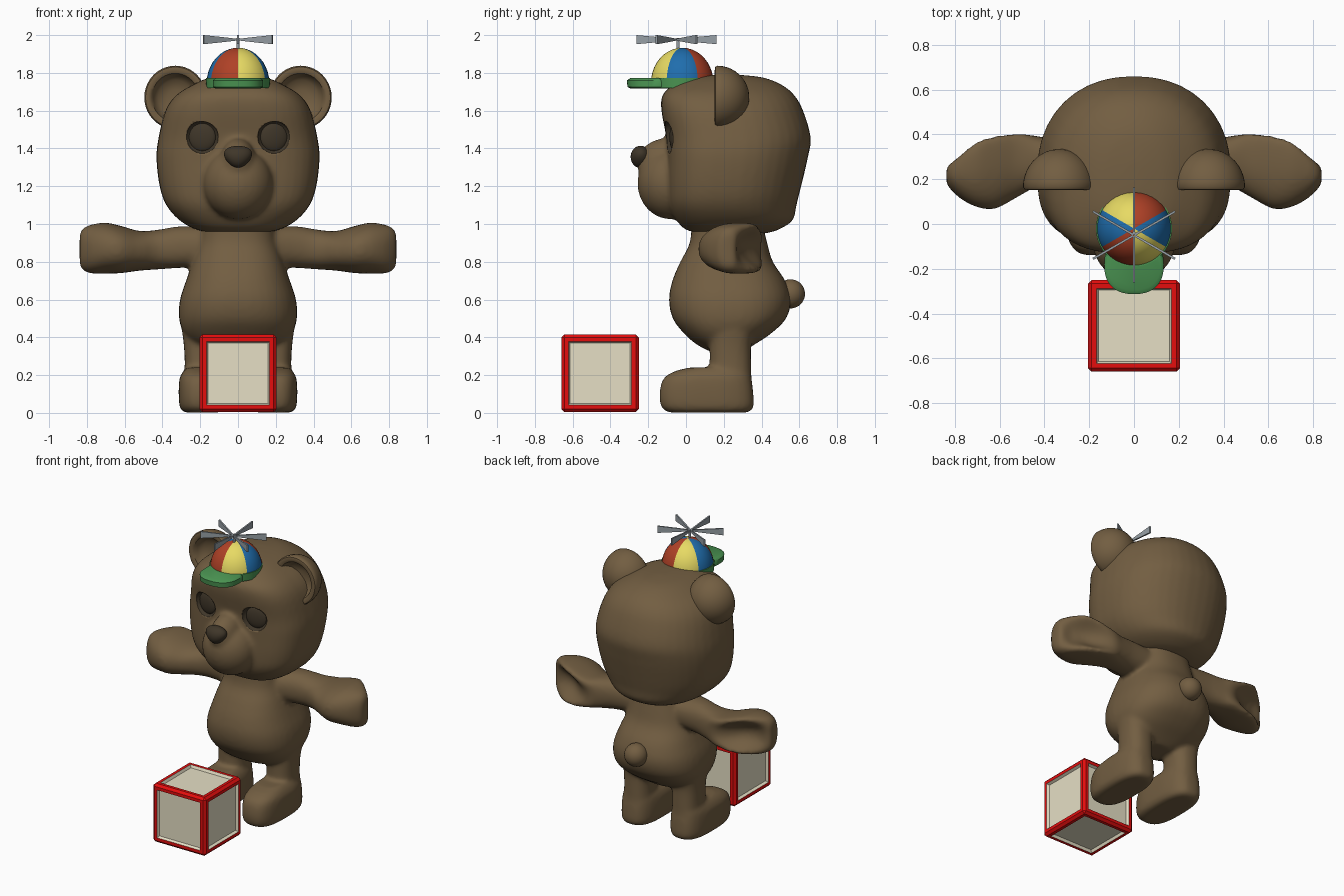
import bpy, bmesh, math
from mathutils import Matrix, Vector

old = bpy.data.objects.get("Cube")
if old:
    bpy.data.objects.remove(old, do_unlink=True)


def material(name, r, g, b):
    m = bpy.data.materials.new(name)
    m.use_nodes = True
    m.diffuse_color = (r, g, b, 1)
    m.node_tree.nodes["Principled BSDF"].inputs["Base Color"].default_value = (r, g, b, 1)
    return m


FUR = material("brown fur", .17, .112, .054)
DARK = material("dark brown", .05, .037, .022)
CREAM = material("cream", .79, .74, .56)
RED = material("bright red", .78, .004, .004)
GREEN = material("green", .07, .30, .085)
BRICK = material("brick red", .43, .053, .02)
YELLOW = material("yellow", .82, .72, .13)
BLUE = material("blue", .014, .155, .42)
GREY = material("grey metal", .31, .35, .38)


def finish(name, bm, mats, smooth=True):
    bmesh.ops.recalc_face_normals(bm, faces=bm.faces)
    me = bpy.data.meshes.new(name)
    bm.to_mesh(me)
    bm.free()
    for m in mats:
        me.materials.append(m)
    ob = bpy.data.objects.new(name, me)
    bpy.context.collection.objects.link(ob)
    if smooth:
        bpy.ops.object.select_all(action='DESELECT')
        ob.select_set(True)
        bpy.context.view_layer.objects.active = ob
        bpy.ops.object.shade_smooth_by_angle(angle=.8)
    return ob


def refine(rows, k=4):
    """Smooth curve through rows of numbers."""
    out = []
    for i in range(len(rows) - 1):
        p = [rows[max(0, min(len(rows) - 1, i + d))] for d in (-1, 0, 1, 2)]
        for s in range(k):
            t = s / k
            out.append([b + .5 * t * (c - a + t * (2 * a - 5 * b + 4 * c - d + t * (3 * (b - c) + d - a)))
                        for a, b, c, d in zip(*p)])
    return out + [list(rows[-1])]


def loft(bm, rings):
    """Closed skin through equal rings of points."""
    vs = [[bm.verts.new(p) for p in r] for r in rings]
    n = len(vs[0])
    for a, b in zip(vs, vs[1:]):
        for i in range(n):
            bm.faces.new((a[i], a[(i + 1) % n], b[(i + 1) % n], b[i]))
    bm.faces.new(vs[0])
    bm.faces.new(vs[-1])


def oval(n, back=None, seg=40):
    """Unit superellipse points, optionally with another power on the back half."""
    for i in range(seg):
        a = 2 * math.pi * i / seg
        c, s = math.cos(a), math.sin(a)
        e = 2 / (back if back and s > 0 else n)
        yield math.copysign(abs(c) ** e, c), math.copysign(abs(s) ** e, s)


def stack(bm, rows, x=0, mid=.5, n=2.4, back=None, k=4):
    """Upright form from rows of height, half width, front y, back y."""
    rings = []
    for z, w, f, b in refine(rows, k):
        cy = f + mid * (b - f)
        rings.append([(x + w * c, cy + s * (b - cy if s > 0 else cy - f), z) for c, s in oval(n, back)])
    loft(bm, rings)


def ball(bm, centre, radii, turn=0):
    m = Matrix.Translation(centre) @ Matrix.Rotation(turn, 4, 'Z') @ Matrix.Diagonal((*radii, 1))
    return bmesh.ops.create_uvsphere(bm, u_segments=32, v_segments=18, radius=1, matrix=m)["verts"]


def blend(ob):
    """Merge overlapping forms into one soft skin."""
    rem = ob.modifiers.new("Merge", 'REMESH')
    rem.mode, rem.voxel_size, rem.use_smooth_shade = 'VOXEL', .014, True
    sm = ob.modifiers.new("Soften", 'SMOOTH')
    sm.factor, sm.iterations = .5, 6


# Head with muzzle and bridge
bm = bmesh.new()
stack(bm, [(.95, .12, .08, .42), (.97, .22, .0, .49), (1.02, .31, -.05, .565), (1.1, .38, -.09, .585),
           (1.2, .415, -.10, .61), (1.35, .432, -.10, .645), (1.46, .42, -.105, .66), (1.6, .385, -.13, .62),
           (1.68, .33, -.125, .575), (1.735, .245, -.07, .51), (1.775, .15, .02, .41), (1.79, .04, .15, .28)],
      mid=.45, n=3, back=2.2)
ball(bm, (0, -.08, 1.215), (.185, .177, .19))
ball(bm, (0, -.10, 1.32), (.10, .16, .135))
head = finish("head", bm, [FUR])
blend(head)

# Eye sockets and eyes
bm = bmesh.new()
for s in (1, -1):
    ball(bm, (s * .19, -.092, 1.46), (.087, .045, .087), s * .2)
sockets = finish("eye_socket_cutter", bm, [DARK])
sockets.hide_render = sockets.hide_viewport = True
cut = head.modifiers.new("Sockets", 'BOOLEAN')
cut.operation, cut.object, cut.material_mode = 'DIFFERENCE', sockets, 'TRANSFER'
for s, side in ((1, "left"), (-1, "right")):
    bm = bmesh.new()
    ball(bm, (s * .19, -.06, 1.46), (.074, .024, .076), s * .2)
    finish(side + "_eye", bm, [DARK])

# Nose, narrower at the bottom
bm = bmesh.new()
for v in ball(bm, (0, -.24, 1.355), (.075, .053, .059)):
    v.co.x *= 1 + 5 * (v.co.z - 1.365)
finish("nose", bm, [DARK])

# Cupped ears
for s, side in ((1, "left"), (-1, "right")):
    dome = [(math.sin(t), .165 + .17 * math.cos(t)) for t in [.1 + i * .147 for i in range(11)]]
    cup = dome + [(.96, .155), (.86, .152), (.76, .16), (.7, .19), (.55, .22), (.25, .235)]
    bm = bmesh.new()
    loft(bm, [[(s * (.332 + .164 * r * c), y, 1.67 + .168 * r * d) for c, d in oval(2)] for r, y in cup])
    finish(side + "_ear", bm, [FUR])

# Torso, arms, legs and feet as one skin
bm = bmesh.new()
stack(bm, [(.32, .10, .14, .30), (.36, .22, .06, .36), (.42, .285, -.01, .45), (.5, .312, -.07, .53),
           (.6, .307, -.09, .555), (.7, .275, -.072, .525), (.8, .24, -.03, .46), (.9, .21, .02, .43),
           (1.02, .19, .03, .40)])
arm = refine([(.1, .10, .37, .88, .105, 0), (.3, .16, .375, .878, .11, 0), (.42, .17, .39, .865, .105, .2),
              (.52, .12, .405, .858, .105, .6), (.62, .068, .395, .865, .125, .9), (.7, .075, .37, .872, .135, 1),
              (.77, .11, .315, .868, .13, .9), (.815, .15, .275, .866, .115, .6), (.838, .18, .255, .866, .085, .4)])
for s in (1, -1):
    rings = []
    for x, f, b, z, r, scoop in arm:
        # scooped back side of the paw
        reach = 2 / (3 * math.sqrt(3 * scoop)) if scoop > 1 / 3 else 1 - scoop
        half = (b - f) / (1 + reach)
        rings.append([(s * x, f + half + half * (c - scoop * max(c, 0) ** 3), z + r * d) for c, d in oval(2.3)])
    loft(bm, rings)
    stack(bm, [(.08, .10, .12, .35), (.25, .095, .125, .345), (.36, .10, .125, .345), (.46, .11, .12, .36),
               (.55, .09, .15, .33)], x=s * .187)
    stack(bm, [(.002, .095, -.09, .33), (.03, .118, -.13, .357), (.1, .124, -.14, .357), (.18, .12, -.12, .347),
               (.22, .10, -.06, .34), (.24, .08, .02, .30)], x=s * .19, n=2.8)
blend(finish("body", bm, [FUR]))

# Tail
bm = bmesh.new()
ball(bm, (0, .553, .63), (.077, .077, .077))
finish("tail", bm, [FUR])

# Cap crown in six coloured panels
bm = bmesh.new()
bmesh.ops.create_uvsphere(bm, u_segments=36, v_segments=20, radius=1)
bmesh.ops.delete(bm, geom=[v for v in bm.verts if v.co.z < -.01], context='VERTS')
for f in bm.faces:
    p = f.calc_center_median()
    f.material_index = int((math.degrees(math.atan2(p.y, p.x)) - 30) % 360 // 60) % 3
for v in bm.verts:
    v.co = (.166 * v.co.x, -.02 + .166 * v.co.y, 1.745 + .188 * v.co.z)
finish("cap_crown", bm, [BRICK, YELLOW, BLUE])

# Cap band and brim
bm = bmesh.new()
stack(bm, [(1.72, .168, -.188, .148), (1.772, .17, -.19, .15)], n=2, k=1)
finish("cap_band", bm, [GREEN])
bm = bmesh.new()
stack(bm, [(1.718, .12, -.295, -.05), (1.726, .133, -.31, -.05), (1.76, .133, -.313, -.05),
           (1.772, .12, -.295, -.05)], k=1)
finish("cap_brim", bm, [GREEN])

# Propeller: stem and six tapered blades
bm = bmesh.new()
stack(bm, [(1.91, .008, -.05, -.034), (1.985, .008, -.05, -.034)], n=2, k=1)
for i in range(6):
    turn = Matrix.Rotation(math.radians(30 + 60 * i), 3, 'Z')
    hub = Vector((0, -.05, 1.976))
    loft(bm, [[hub + turn @ Vector((r, a * .005, b * h)) for a, b in ((-1, -1), (1, -1), (1, 1), (-1, 1))]
              for r, h in ((.004, .004), (.08, .012), (.212, .024))])
finish("propeller", bm, [GREY], smooth=False)

# Toy block: chamfered frame with sunken panels
bm = bmesh.new()
bmesh.ops.create_cube(bm, size=.41, matrix=Matrix.Translation((0, -.455, .21)))
bmesh.ops.bevel(bm, geom=bm.edges[:], offset=.016, segments=1, affect='EDGES')
panels = [f for f in bm.faces if f.calc_area() > .05]
bmesh.ops.inset_individual(bm, faces=panels, thickness=.03, depth=0)
walls = bmesh.ops.inset_individual(bm, faces=panels, thickness=.012, depth=-.018)["faces"]
for f in panels + walls:
    f.material_index = 1
finish("toy_block", bm, [RED, CREAM], smooth=False)
